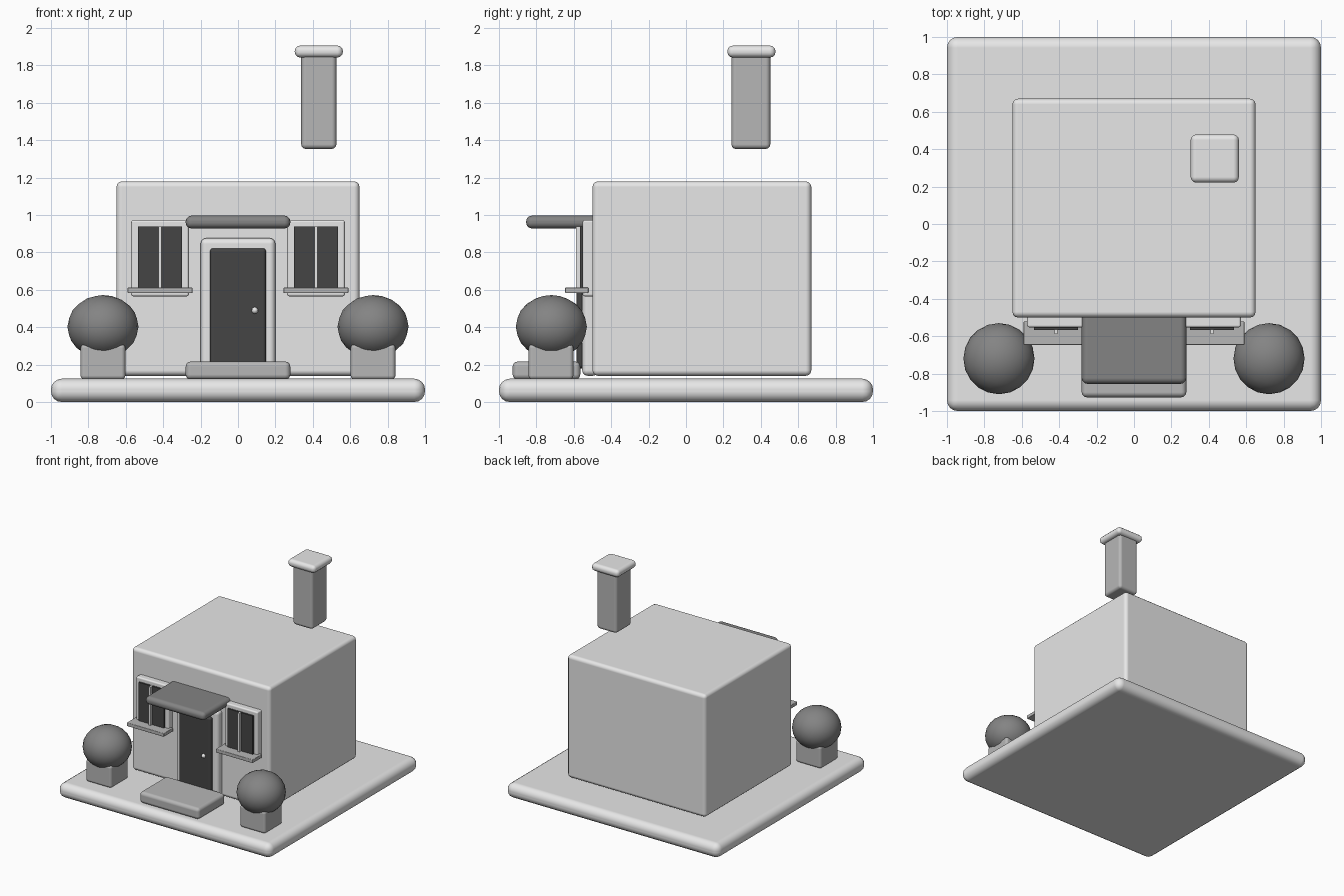
import bpy, bmesh

cube = bpy.data.objects.get("Cube")
if cube:
    bpy.data.objects.remove(cube, do_unlink=True)


def material(name, value):
    mat = bpy.data.materials.new(name)
    mat.use_nodes = True
    colour = (value, value, value, 1)
    mat.diffuse_color = colour
    mat.node_tree.nodes["Principled BSDF"].inputs["Base Color"].default_value = colour
    return mat


LIGHT = material("light grey", 0.8)
MID = material("mid grey", 0.47)
DARK = material("dark grey", 0.23)
BLACK = material("near black", 0.06)


def finish(name, bm, mat):
    mesh = bpy.data.meshes.new(name)
    bm.to_mesh(mesh)
    bm.free()
    mesh.materials.append(mat)
    obj = bpy.data.objects.new(name, mesh)
    bpy.context.scene.collection.objects.link(obj)
    return obj


def box(name, xs, ys, zs, mat, bevel=0.0, segments=3):
    """Box between two limits on each axis, with softened edges."""
    bm = bmesh.new()
    bmesh.ops.create_cube(bm, size=1)
    for v in bm.verts:
        for axis, (low, high) in enumerate((xs, ys, zs)):
            v.co[axis] = low if v.co[axis] < 0 else high
    obj = finish(name, bm, mat)
    if bevel:
        mod = obj.modifiers.new("soft edges", "BEVEL")
        mod.width = bevel
        mod.segments = segments
        mod.harden_normals = True
        obj.data.shade_smooth()
    return obj


def ball(name, centre, radius, height, mat, detail):
    bm = bmesh.new()
    bmesh.ops.create_icosphere(bm, subdivisions=detail, radius=1)
    for v in bm.verts:
        v.co.x *= radius
        v.co.y *= radius
        v.co.z *= height
    obj = finish(name, bm, mat)
    obj.location = centre
    obj.data.shade_smooth()
    return obj


def span(centre, half):
    return (centre - half, centre + half)


# Ground slab and house body
box("ground_slab", (-1, 1), (-1, 1), (0, 0.125), LIGHT, 0.058, 4)
box("house_body", (-0.65, 0.65), (-0.5, 0.67), (0.14, 1.18), LIGHT, 0.03)

# Chimney, standing clear above the body
box("chimney_shaft", span(0.432, 0.094), span(0.347, 0.104), (1.353, 1.87), MID, 0.025)
box("chimney_cap", span(0.432, 0.129), span(0.35, 0.129), (1.842, 1.906), LIGHT, 0.03)

# Entrance
box("door_frame", (-0.2, 0.2), (-0.555, -0.47), (0.14, 0.876), LIGHT, 0.03)
box("door", (-0.15, 0.15), (-0.585, -0.53), (0.18, 0.822), BLACK, 0.018)
ball("door_knob", (0.09, -0.59, 0.49), 0.018, 0.018, LIGHT, 2)
box("door_canopy", (-0.28, 0.28), (-0.855, -0.46), (0.928, 0.997), DARK, 0.032)
box("door_step", (-0.28, 0.28), (-0.927, -0.565), (0.12, 0.217), MID, 0.028)

# Windows and potted bushes, one set on each side
for side, s in (("right", -1), ("left", 1)):
    x = s * 0.417
    box(f"{side}_window_frame", span(x, 0.154), (-0.553, -0.47), (0.565, 0.973), LIGHT, 0.012)
    box(f"{side}_window_glass", span(x, 0.118), (-0.567, -0.54), (0.6, 0.938), BLACK)
    box(f"{side}_window_bar", span(x, 0.009), (-0.588, -0.55), (0.6, 0.938), LIGHT)
    box(f"{side}_window_sill", span(x, 0.174), (-0.647, -0.522), (0.582, 0.613), MID, 0.004, 1)
    box(f"{side}_planter", span(s * 0.722, 0.12), span(-0.722, 0.12), (0.12, 0.31), MID, 0.022)
    ball(f"{side}_bush", (s * 0.722, -0.72, 0.403), 0.19, 0.169, DARK, 3)
